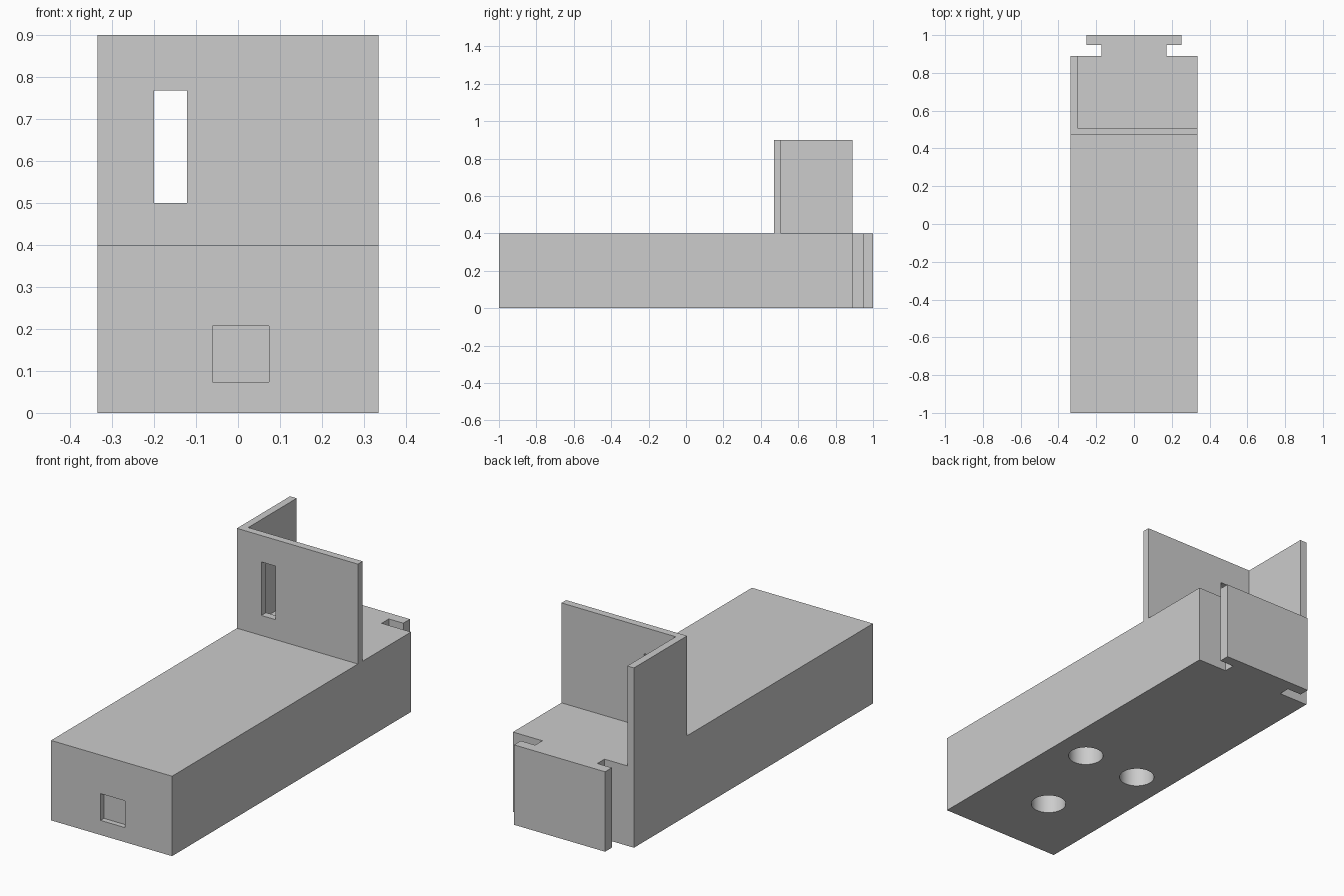
import bpy
import bmesh
from mathutils import Matrix, Vector

cube = bpy.data.objects.get("Cube")
if cube:
    bpy.data.objects.remove(cube, do_unlink=True)

grey = bpy.data.materials.new("light grey")
grey.use_nodes = True
GREY = (0.604, 0.604, 0.604, 1)
grey.diffuse_color = GREY
grey.node_tree.nodes["Principled BSDF"].inputs["Base Color"].default_value = GREY

W = 0.335           # half width of the body
BACK = 0.89         # rear face of the body
TOP = 0.4           # top of the body


def finish(name, bm):
    bmesh.ops.recalc_face_normals(bm, faces=bm.faces)
    mesh = bpy.data.meshes.new(name)
    bm.to_mesh(mesh)
    bm.free()
    mesh.materials.append(grey)
    obj = bpy.data.objects.new(name, mesh)
    bpy.context.collection.objects.link(obj)
    return obj


def prism(name, outline, z0, z1):
    """Extrude a plan outline upwards."""
    bm = bmesh.new()
    face = bm.faces.new([bm.verts.new((x, y, z0)) for x, y in outline])
    up = bmesh.ops.extrude_face_region(bm, geom=[face])
    verts = [v for v in up["geom"] if isinstance(v, bmesh.types.BMVert)]
    bmesh.ops.translate(bm, verts=verts, vec=Vector((0, 0, z1 - z0)))
    return finish(name, bm)


def box(name, x0, x1, y0, y1, z0, z1):
    return prism(name, [(x0, y0), (x1, y0), (x1, y1), (x0, y1)], z0, z1)


def cut(target, cutter):
    cutter.hide_render = True
    mod = target.modifiers.new("cut", 'BOOLEAN')
    mod.operation = 'DIFFERENCE'
    mod.solver = 'EXACT'
    mod.object = cutter
    bpy.context.view_layer.objects.active = target
    bpy.ops.object.modifier_apply(modifier=mod.name)
    bpy.data.objects.remove(cutter, do_unlink=True)


# Body with a T-shaped sliding rail at the back
half = [(W, -1), (W, BACK), (0.172, BACK), (0.172, 0.947), (0.252, 0.947), (0.252, 1)]
body = prism("body", half + [(-x, y) for x, y in reversed(half)], 0, TOP)

# Shallow square recess in the front
cut(body, box("front_recess_cutter", -0.061, 0.074, -1.1, -0.973, 0.073, 0.207))

# Three round blind holes underneath
for x, y in [(0.16, -0.17), (-0.16, -0.17), (0, -0.64)]:
    bm = bmesh.new()
    bmesh.ops.create_cone(bm, cap_ends=True, segments=48, radius1=0.083,
                          radius2=0.083, depth=0.4,
                          matrix=Matrix.Translation((x, y, 0)))
    cut(body, finish("hole_cutter", bm))

# L-shaped upright screen with a slot through its front wall
screen = prism("upright_screen", [(-W, 0.47), (W, 0.47), (W, 0.507), (-0.298, 0.507),
                                  (-0.298, BACK), (-W, BACK)], TOP, 0.9)
cut(screen, box("slot_cutter", -0.2, -0.122, 0.4, 0.6, 0.5, 0.768))

# Smooth hole walls, sharp corners elsewhere
for obj in (body, screen):
    bpy.ops.object.select_all(action='DESELECT')
    obj.select_set(True)
    bpy.context.view_layer.objects.active = obj
    bpy.ops.object.shade_smooth_by_angle(angle=0.5)
